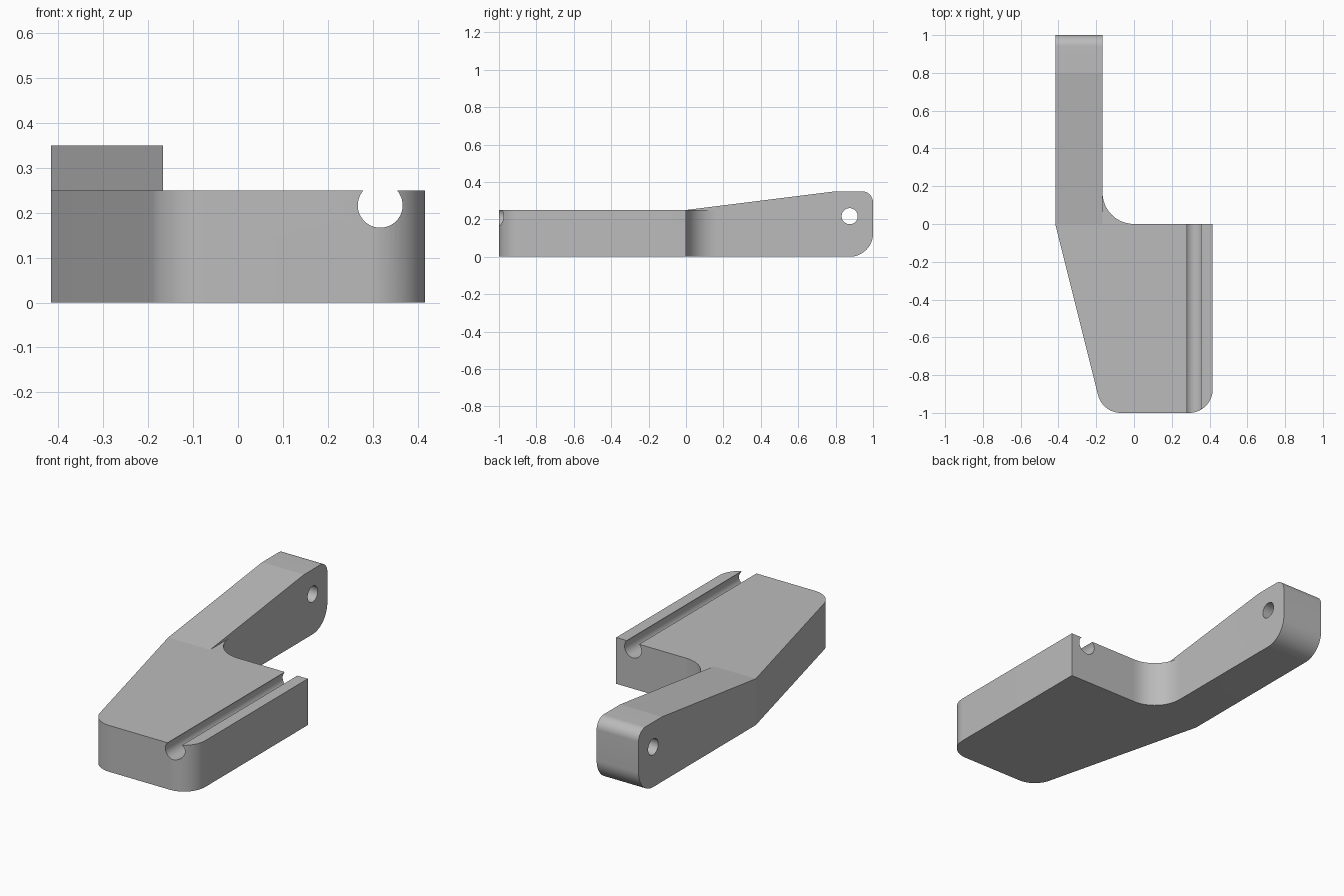
import bpy, bmesh, math
from mathutils import Vector, Matrix

if "Cube" in bpy.data.objects:
    bpy.data.objects.remove(bpy.data.objects["Cube"], do_unlink=True)

U = 1 / 12  # layout unit
GREY = (0.5, 0.5, 0.5, 1)

mat = bpy.data.materials.new("plain grey")
mat.use_nodes = True
mat.diffuse_color = GREY
mat.node_tree.nodes["Principled BSDF"].inputs["Base Color"].default_value = GREY


def rounded(corners, steps=16):
    """Turn (x, y, radius) corners into an outline with true arcs."""
    out = []
    for i, (x, y, r) in enumerate(corners):
        p = Vector((x, y))
        if not r:
            out.append(p)
            continue
        a = (Vector(corners[i - 1][:2]) - p).normalized()
        b = (Vector(corners[(i + 1) % len(corners)][:2]) - p).normalized()
        half = a.angle(b) / 2
        centre = p + (a + b).normalized() * (r / math.sin(half))
        start = p + a * (r / math.tan(half)) - centre
        end = p + b * (r / math.tan(half)) - centre
        sweep = start.angle_signed(end)
        for k in range(steps + 1):
            # angle_signed is clockwise positive
            out.append(centre + Matrix.Rotation(-sweep * k / steps, 2) @ start)
    return out


def prism(name, points, place, extrude):
    """Extrude a 2D outline, placed in space by a function."""
    bm = bmesh.new()
    face = bm.faces.new([bm.verts.new(place(p)) for p in points])
    new = bmesh.ops.extrude_face_region(bm, geom=[face])["geom"]
    bmesh.ops.translate(bm, vec=extrude,
                        verts=[v for v in new if isinstance(v, bmesh.types.BMVert)])
    bmesh.ops.recalc_face_normals(bm, faces=bm.faces)
    mesh = bpy.data.meshes.new(name)
    bm.to_mesh(mesh)
    bm.free()
    mesh.materials.append(mat)
    obj = bpy.data.objects.new(name, mesh)
    bpy.context.collection.objects.link(obj)
    return obj


def circle(x, y, r, n=48):
    return [Vector((x + r * math.cos(math.tau * i / n),
                    y + r * math.sin(math.tau * i / n))) for i in range(n)]


def combine(target, other, operation):
    other.hide_render = True
    mod = target.modifiers.new(operation.lower(), "BOOLEAN")
    mod.operation, mod.object, mod.solver = operation, other, "EXACT"
    bpy.context.view_layer.objects.active = target
    bpy.ops.object.modifier_apply(modifier=mod.name)
    bpy.data.objects.remove(other, do_unlink=True)


# Flat tapered plate, with the concave fillet against the arm
plate = prism("bracket_body", rounded([
    (-5 * U, 0, 0), (-2 * U, -1, 1.5 * U), (5 * U, -1, 1.5 * U), (5 * U, 0, 0),
    (-2 * U, 0, 2 * U), (-2 * U, 2.5 * U, 0), (-2 * U, 0, 0)][:4]),
    lambda p: (p.x, p.y, 0), (0, 0, 3 * U))
arc = [Vector((-2 * U, 0))] + rounded(
    [(0, 0, 0), (-2 * U, 0, 2 * U), (-2 * U, 2 * U, 0)])[1:-1]
fillet = prism("inner_fillet", arc, lambda p: (p.x, p.y, 0), (0, 0, 3 * U))

# Rising arm, drawn in side profile
arm = prism("arm", rounded([
    (0, 0, 0), (1, 0, 1.5 * U), (1, 0.35, 0.06), (0.8, 0.35, 0), (0, 3 * U, 0)]),
    lambda p: (-5 * U, p.x, p.y), (3 * U, 0, 0))
combine(plate, fillet, "UNION")
combine(plate, arm, "UNION")

# Open round channel along the plate and pin hole across the arm
channel = prism("channel_cutter", circle(3.8 * U, 2.6 * U, 0.05),
                lambda p: (p.x, -1.1, p.y), (0, 1.3, 0))
combine(plate, channel, "DIFFERENCE")
hole = prism("hole_cutter", circle(0.875, 2.6 * U, 0.043),
             lambda p: (-0.5, p.x, p.y), (0.5, 0, 0))
combine(plate, hole, "DIFFERENCE")

# Smooth arcs, sharp edges
bpy.ops.object.select_all(action="DESELECT")
plate.select_set(True)
bpy.context.view_layer.objects.active = plate
bpy.ops.object.shade_smooth_by_angle(angle=math.radians(20))
# The arm's shallow slope breaks stay crisp
for e in plate.data.edges:
    a, b = (plate.data.vertices[i].co for i in e.vertices)
    if abs(a.y - b.y) < 1e-4 and any(abs(a.y - y) < 1e-4 for y in (0, 0.8)):
        e.use_edge_sharp = True
